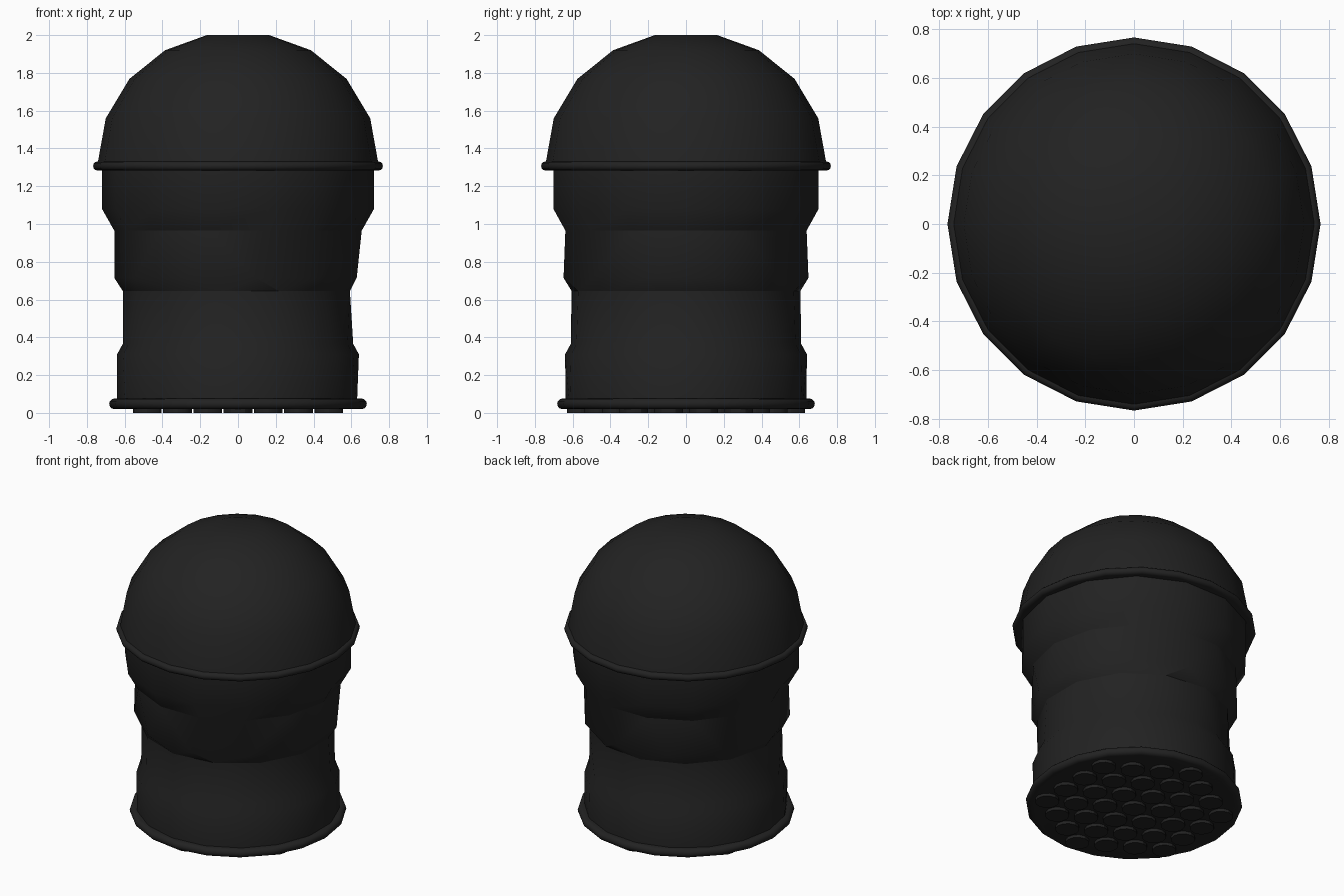
import bpy, bmesh, math
from math import pi, cos, sin

cube = bpy.data.objects.get("Cube")
if cube:
    bpy.data.objects.remove(cube)

mat = bpy.data.materials.new("matte black")
mat.use_nodes = True
BLACK = (0.016, 0.016, 0.016, 1)
mat.diffuse_color = BLACK
shader = next(n for n in mat.node_tree.nodes if n.type == "BSDF_PRINCIPLED")
shader.inputs["Base Color"].default_value = BLACK
shader.inputs["Roughness"].default_value = 0.8


def finish(name, bm, angle):
    bmesh.ops.recalc_face_normals(bm, faces=bm.faces)
    mesh = bpy.data.meshes.new(name)
    bm.to_mesh(mesh)
    bm.free()
    mesh.materials.append(mat)
    obj = bpy.data.objects.new(name, mesh)
    bpy.context.collection.objects.link(obj)
    bpy.ops.object.select_all(action="DESELECT")
    obj.select_set(True)
    bpy.context.view_layer.objects.active = obj
    bpy.ops.object.shade_smooth_by_angle(angle=math.radians(angle))
    return obj


def ring(bm, radius, z, sides):
    # the first corner lies on -x
    return [bm.verts.new((-radius * cos(2 * pi * i / sides),
                          -radius * sin(2 * pi * i / sides), z))
            for i in range(sides)]


def bridge(bm, a, b):
    # joins two rings, with triangles where their side counts differ
    n, m = len(a), len(b)
    if n == m:
        for i in range(n):
            j = (i + 1) % n
            bm.faces.new((a[i], a[j], b[j], b[i]))
        return
    i = j = 0
    while i < n or j < m:
        if j == m or (i < n and (i + 0.5) / n <= (j + 0.5) / m):
            bm.faces.new((a[i % n], a[(i + 1) % n], b[j % m]))
            i += 1
        else:
            bm.faces.new((a[i % n], b[(j + 1) % m], b[j % m]))
            j += 1


def lathe(name, profile, angle, closed=False):
    # profile rows: radius, height, sides
    bm = bmesh.new()
    rings = [ring(bm, *row) for row in profile]
    for a, b in zip(rings, rings[1:]):
        bridge(bm, a, b)
    if closed:
        bridge(bm, rings[-1], rings[0])
    else:
        bm.faces.new(rings[0])
        bm.faces.new(rings[-1])
    return finish(name, bm, angle)


def rim(name, radius, z, tube, height):
    # rounded band whose inner edge is buried in the body
    rows = [(radius - tube * 5, z - height, 20)]
    for k in range(7):
        t = -pi / 2 + pi * k / 6
        rows.append((radius - tube + tube * cos(t), z + height * sin(t), 20))
    rows.append((radius - tube * 5, z + height, 20))
    return lathe(name, rows, 40, closed=True)


# stepped body
lathe("body", [
    (0.64, 0.03, 17), (0.64, 0.31, 20), (0.61, 0.365, 20),
    (0.61, 0.645, 13), (0.655, 0.715, 11), (0.655, 0.965, 14),
    (0.72, 1.08, 14), (0.72, 1.31, 14)], 30)

# domed cap
lathe("dome", [
    (0.745, 1.31, 20), (0.70, 1.56, 20), (0.575, 1.768, 20),
    (0.386, 1.92, 20), (0.165, 2.0, 20)], 45)

# bands
rim("dome_rim", 0.767, 1.307, 0.024, 0.024)
rim("base_rim", 0.682, 0.048, 0.028, 0.028)

# base plate
lathe("base_plate", [(0.64, 0.02, 20), (0.64, 0.06, 20)], 30)

# hexagonal pattern of round foot pads
bm = bmesh.new()
PITCH = 0.185
for q in range(-3, 4):
    for r in range(-3, 4):
        if abs(q + r) > 3:
            continue
        before = set(bm.verts)
        low, high = ring(bm, 0.076, 0, 12), ring(bm, 0.076, 0.03, 12)
        bridge(bm, low, high)
        bm.faces.new(low)
        offset = (q * PITCH * cos(pi / 6), (r + q / 2) * PITCH, 0)
        bmesh.ops.translate(bm, vec=offset, verts=[v for v in bm.verts if v not in before])
finish("foot_pads", bm, 30)
